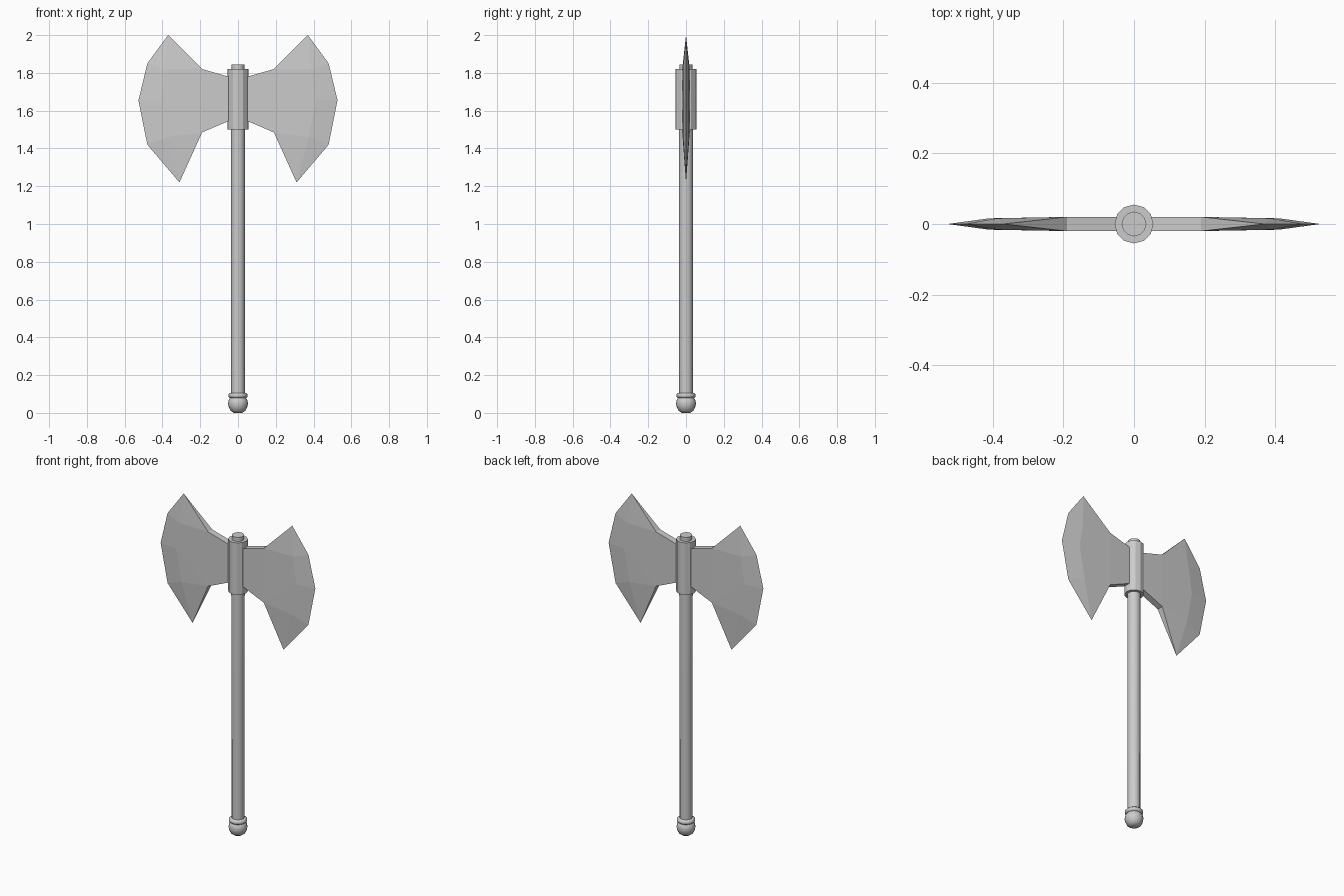
import bpy, bmesh, math

cube = bpy.data.objects.get("Cube")
if cube:
    bpy.data.objects.remove(cube, do_unlink=True)

steel = bpy.data.materials.new("plain_grey")
steel.use_nodes = True
GREY = (0.6, 0.6, 0.6, 1)
steel.diffuse_color = GREY
steel.node_tree.nodes["Principled BSDF"].inputs["Base Color"].default_value = GREY


def finish(name, bm, smooth=None):
    bmesh.ops.recalc_face_normals(bm, faces=bm.faces)
    mesh = bpy.data.meshes.new(name)
    bm.to_mesh(mesh)
    bm.free()
    mesh.materials.append(steel)
    obj = bpy.data.objects.new(name, mesh)
    bpy.context.collection.objects.link(obj)
    if smooth:
        bpy.ops.object.select_all(action='DESELECT')
        obj.select_set(True)
        bpy.context.view_layer.objects.active = obj
        bpy.ops.object.shade_smooth_by_angle(angle=math.radians(smooth))
    return obj


def lathe(name, profile, sides=12, smooth=None):
    """Turn a (radius, height) profile about z and cap both ends."""
    bm = bmesh.new()
    rings = [[bm.verts.new((r * math.cos(math.tau * i / sides),
                            r * math.sin(math.tau * i / sides), z))
              for i in range(sides)] for r, z in profile]
    for low, high in zip(rings, rings[1:]):
        for i in range(sides):
            j = (i + 1) % sides
            bm.faces.new((low[i], low[j], high[j], high[i]))
    bm.faces.new(rings[0])
    bm.faces.new(rings[-1])
    return finish(name, bm, smooth)


# Handle, socket and pommel
lathe("handle", [(0.036, 0.09), (0.037, 0.9), (0.038, 1.6)], smooth=40)
lathe("handle_tip", [(0.035, 1.6), (0.035, 1.845)], smooth=40)
lathe("socket", [(0.055, 1.5), (0.055, 1.82)])
lathe("pommel", [(0.022, 0), (0.04, 0.012), (0.05, 0.032), (0.053, 0.05),
                 (0.05, 0.068), (0.04, 0.083)], 16, 50)
lathe("pommel_ring", [(0.042, 0.078), (0.051, 0.086), (0.051, 0.098),
                      (0.042, 0.106)], 16, 50)

# Blade outline: neck above and below, ground cutting edge, bevel ridge
NECK_TOP = [(0, 1.765), (0.05, 1.78), (0.19, 1.82)]
NECK_LOW = [(0, 1.56), (0.05, 1.545), (0.19, 1.485)]
EDGE = [(0.37, 2.0), (0.48, 1.85), (0.527, 1.655), (0.48, 1.42), (0.31, 1.22)]
RIDGE = [(0.385, 1.82), (0.41, 1.655), (0.375, 1.46)]


def blade(name, side):
    bm = bmesh.new()

    def row(points, y):
        return [bm.verts.new((side * x, y, z)) for x, z in points]

    edge = row(EDGE, 0)
    flats = []
    for s in (-1, 1):
        top, low = row(NECK_TOP, s * 0.02), row(NECK_LOW, s * 0.02)
        ridge = [edge[0]] + row(RIDGE, s * 0.016) + [edge[-1]]
        flats.append((top, low))
        # Neck cheeks and the flat fanning out to the ridge
        for i in range(2):
            bm.faces.new((top[i], top[i + 1], low[i + 1], low[i]))
        bm.faces.new((top[2], ridge[0], ridge[1]))
        bm.faces.new((top[2], ridge[1], ridge[2]))
        bm.faces.new((top[2], ridge[2], low[2]))
        bm.faces.new((low[2], ridge[2], ridge[3]))
        bm.faces.new((low[2], ridge[3], ridge[4]))
        # Bevel from the ridge to the cutting edge
        bm.faces.new((edge[0], edge[1], ridge[1]))
        bm.faces.new((edge[1], edge[2], ridge[2], ridge[1]))
        bm.faces.new((edge[2], edge[3], ridge[3], ridge[2]))
        bm.faces.new((edge[3], edge[4], ridge[3]))
    # Rims joining front and back, narrowing to each tip
    for front, back, tip in zip(flats[0], flats[1], (edge[0], edge[-1])):
        for i in range(2):
            bm.faces.new((front[i], front[i + 1], back[i + 1], back[i]))
        bm.faces.new((front[2], tip, back[2]))
    bm.faces.new((flats[0][0][0], flats[0][1][0], flats[1][1][0], flats[1][0][0]))
    return finish(name, bm)


blade("left_blade", 1)
blade("right_blade", -1)
